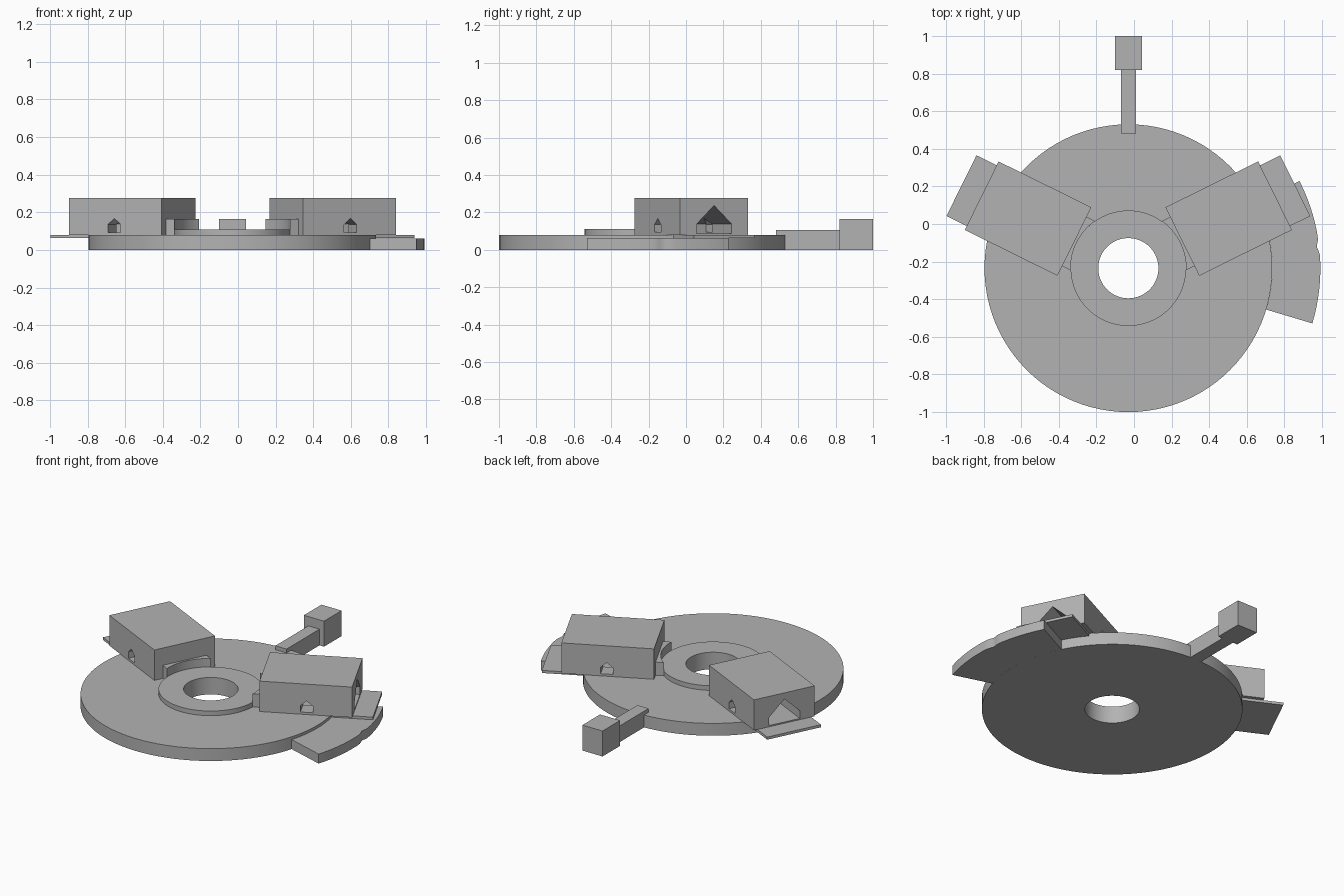
import bpy, bmesh
from math import sin, cos, pi, radians, sqrt, exp
from mathutils import Matrix, Vector

if "Cube" in bpy.data.objects:
    bpy.data.objects.remove(bpy.data.objects["Cube"])

GREY = (0.45, 0.45, 0.45, 1)
mat = bpy.data.materials.new("plain_grey")
mat.use_nodes = True
mat.diffuse_color = GREY
mat.node_tree.nodes["Principled BSDF"].inputs["Base Color"].default_value = GREY

CENTRE = Matrix.Translation((-0.03, -0.235, 0))
DISC_R, RING_R, HOLE_R = 0.765, 0.307, 0.16
DECK = 0.08


def finish(name, bm, matrix):
    bm.transform(matrix)
    bmesh.ops.recalc_face_normals(bm, faces=bm.faces)
    me = bpy.data.meshes.new(name)
    bm.to_mesh(me)
    bm.free()
    me.materials.append(mat)
    ob = bpy.data.objects.new(name, me)
    bpy.context.collection.objects.link(ob)
    return ob


def prism(name, outline, z0, z1, matrix=CENTRE):
    """Extrude a flat outline from z0 to z1."""
    bm = bmesh.new()
    face = bm.faces.new([bm.verts.new((x, y, z0)) for x, y in outline])
    new = bmesh.ops.extrude_face_region(bm, geom=[face])["geom"]
    verts = [g for g in new if isinstance(g, bmesh.types.BMVert)]
    bmesh.ops.translate(bm, verts=verts, vec=(0, 0, z1 - z0))
    return finish(name, bm, matrix)


def rect(x0, x1, y0, y1):
    return [(x0, y0), (x1, y0), (x1, y1), (x0, y1)]


def ring(name, r_in, r_out, z0, z1, steps=96):
    bm = bmesh.new()
    pts = [bm.verts.new((r, 0, z)) for r, z in
           ((r_in, z0), (r_out, z0), (r_out, z1), (r_in, z1))]
    edges = [bm.edges.new((pts[i], pts[(i + 1) % 4])) for i in range(4)]
    bmesh.ops.spin(bm, geom=pts + edges, cent=(0, 0, 0), axis=(0, 0, 1),
                   angle=2 * pi, steps=steps, use_merge=True)
    bmesh.ops.remove_doubles(bm, verts=bm.verts, dist=1e-5)
    return finish(name, bm, CENTRE)


def smooth(ob):
    bpy.ops.object.select_all(action="DESELECT")
    ob.select_set(True)
    bpy.context.view_layer.objects.active = ob
    bpy.ops.object.shade_smooth_by_angle(angle=radians(30))


def cut(ob, cutter):
    mod = ob.modifiers.new("opening", "BOOLEAN")
    mod.operation, mod.solver, mod.object = "DIFFERENCE", "EXACT", cutter
    bpy.context.view_layer.objects.active = ob
    bpy.ops.object.modifier_apply(modifier=mod.name)
    bpy.data.objects.remove(cutter)


def gable(half, base, eaves, apex):
    return [(-half, base), (half, base), (half, eaves), (0, apex), (-half, eaves)]


# Round base with a raised collar around the central hole
smooth(ring("base_disc", HOLE_R, DISC_R, 0, DECK))
smooth(ring("central_collar", HOLE_R, RING_R, DECK, 0.11))

# Outlines of the two halls, with x pointing away from the disc centre
IN, OUT, HALF = 0.32, 0.87, 0.203
link_half = 0.146
link = [(IN, link_half), (IN, -link_half)]
for i in range(17):
    y = -link_half + 2 * link_half * i / 16
    link.append((sqrt(RING_R ** 2 - y ** 2), y))

# Upright planes for the gabled openings: along the hall and across it
ALONG = Matrix(((0, 0, 1, 0), (1, 0, 0, 0), (0, 1, 0, 0), (0, 0, 0, 1)))
ACROSS = Matrix(((1, 0, 0, 0.6), (0, 0, 1, 0), (0, 1, 0, 0), (0, 0, 0, 1)))

for side, angle in (("left", 26.3), ("right", 180 - 26.3)):
    frame = CENTRE @ Matrix.Rotation(radians(angle), 4, "Z")
    hall = prism(side + "_hall", rect(IN, OUT, -HALF, HALF), DECK, 0.277, frame)
    # Deep gabled doorway and a small gabled window through both sides
    cut(hall, prism("door_cutter", gable(0.104, 0.088, 0.138, 0.237),
                    0.42, 0.95, frame @ ALONG))
    cut(hall, prism("window_cutter", gable(0.037, 0.094, 0.136, 0.168),
                    -0.3, 0.3, frame @ ACROSS))
    prism(side + "_link", link, DECK, 0.165, frame)
    prism(side + "_doorstep", rect(0.745, 0.99, -0.18, 0.18), 0.063, DECK, frame)

# Low curved terrace on the left edge, with a slight dent in its outer rim
terrace = []
N = 40
for i in range(N + 1):
    deg = -16.7 + 43.7 * i / N
    r = 1.021 - 0.012 * exp(-((deg - 6.5) / 1.5) ** 2)
    terrace.append((r * cos(radians(deg)), r * sin(radians(deg))))
for i in range(N, -1, -1):
    a = radians(-16.7 + 43.7 * i / N)
    terrace.append((DISC_R * cos(a), DISC_R * sin(a)))
smooth(prism("curved_terrace", terrace, 0, 0.062))

# Walkway and block at the back
WORLD = Matrix.Identity(4)
prism("rear_walkway", rect(-0.07, 0.01, 0.482, 0.82), 0, 0.105, WORLD)
prism("rear_block", rect(-0.102, 0.042, 0.82, 1.0), 0, 0.165, WORLD)
